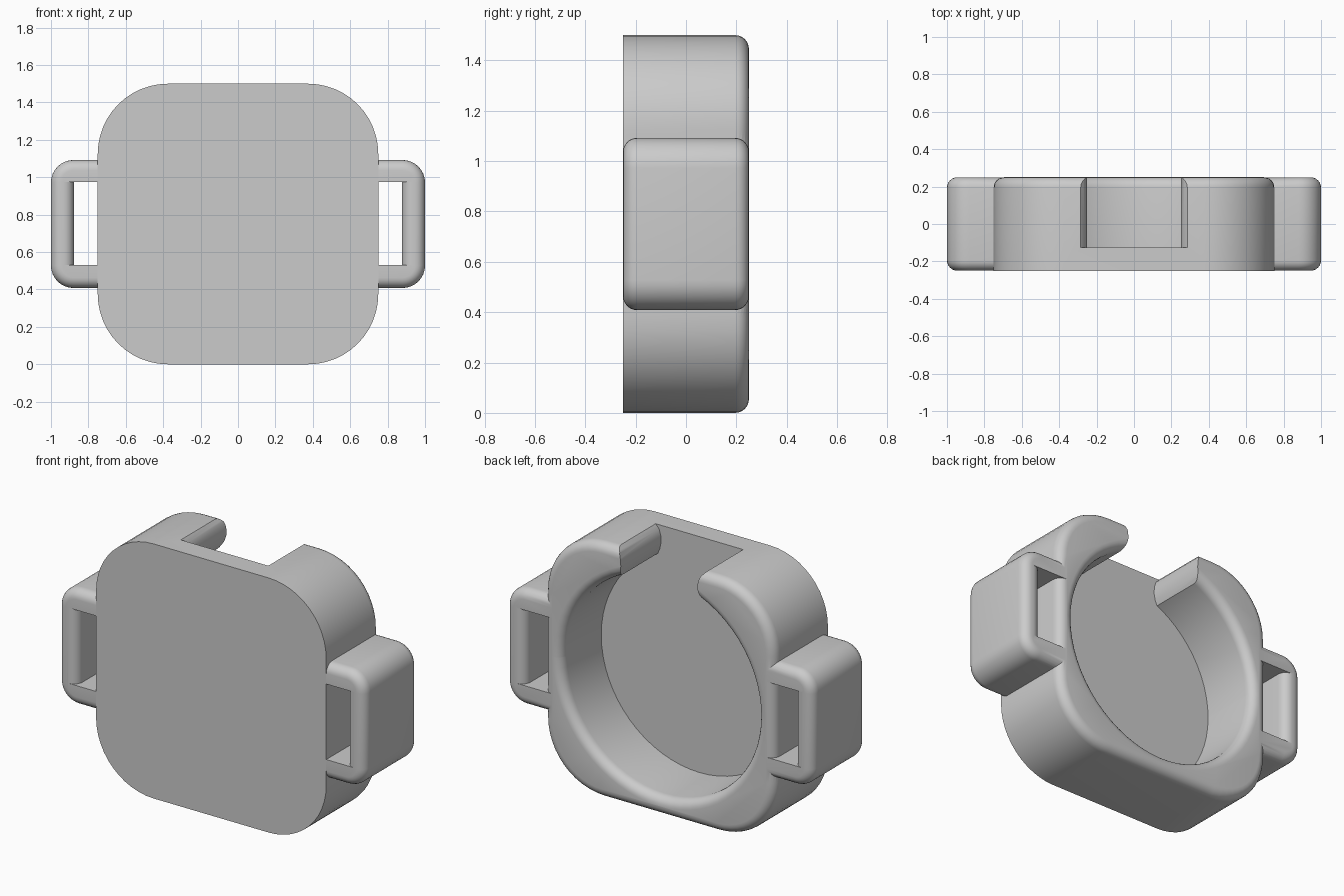
import bpy, bmesh, math

if "Cube" in bpy.data.objects:
    bpy.data.objects.remove(bpy.data.objects["Cube"], do_unlink=True)

MID = 0.75      # height of the centre line
BACK = 0.25     # half depth
EDGE = 0.055    # rounding of the rims

grey = bpy.data.materials.new("plain_grey")
grey.use_nodes = True
grey.diffuse_color = (0.6, 0.6, 0.6, 1)
grey.node_tree.nodes["Principled BSDF"].inputs["Base Color"].default_value = (0.6, 0.6, 0.6, 1)


def rounded_rect(hx, hz, r, steps):
    """Outline of a rounded rectangle in x and z."""
    pts = []
    for i, (sx, sz) in enumerate([(1, 1), (-1, 1), (-1, -1), (1, -1)]):
        for k in range(steps + 1):
            a = math.radians(90 * (i + k / steps))
            pts.append((sx * (hx - r) + r * math.cos(a), sz * (hz - r) + r * math.sin(a)))
    return pts


def loft(name, rings):
    """Skin a list of 3D loops and cap both ends."""
    bm = bmesh.new()
    loops = [[bm.verts.new(p) for p in ring] for ring in rings]
    n = len(loops[0])
    for a, b in zip(loops, loops[1:]):
        for i in range(n):
            j = (i + 1) % n
            bm.faces.new((a[i], a[j], b[j], b[i]))
    bm.faces.new(loops[0])
    bm.faces.new(loops[-1])
    bmesh.ops.remove_doubles(bm, verts=bm.verts, dist=0.0002)
    bmesh.ops.recalc_face_normals(bm, faces=bm.faces)
    mesh = bpy.data.meshes.new(name)
    bm.to_mesh(mesh)
    bm.free()
    mesh.materials.append(grey)
    obj = bpy.data.objects.new(name, mesh)
    bpy.context.collection.objects.link(obj)
    return obj


def block(name, sections, hx, hz, r, steps):
    """Rounded block along y; each section is (y, inset)."""
    return loft(name, [[(x, y, z + MID) for x, z in rounded_rect(hx - o, hz - o, r - o, steps)]
                       for y, o in sections])


def combine(target, tool, operation):
    """Apply a boolean and discard the tool."""
    mod = target.modifiers.new(operation, 'BOOLEAN')
    mod.operation = operation
    mod.solver = 'EXACT'
    mod.object = tool
    tool.hide_render = True
    bpy.context.view_layer.objects.active = target
    bpy.ops.object.modifier_apply(modifier=mod.name)
    bpy.data.objects.remove(tool, do_unlink=True)


# Quarter round towards the back: (distance along y, inset)
arc = [(EDGE * math.sin(math.radians(a)), EDGE * (1 - math.cos(math.radians(a))))
       for a in range(0, 91, 15)]

# Case body, sharp at the front and rounded at the back
body = block("case_body", [(-BACK, 0)] + [(BACK - EDGE + d, o) for d, o in arc],
             0.75, 0.75, 0.375, 12)

# Strap loops, first as one rounded bar running through the body
depth = BACK - 0.0005
loops = block("strap_loops",
              [(-depth + EDGE - d, o) for d, o in reversed(arc)]
              + [(depth - EDGE + d, o) for d, o in arc],
              1.0, 0.342, 0.12, 8)

# Strap slots, flared where they meet the outer bar
slot_x = 0.877
edge_line = [(slot_x + o, depth - EDGE + d) for d, o in arc]
edge_line.append((edge_line[-1][0], 0.3))
slot_profile = ([(0.6, -0.3)] + [(x, -y) for x, y in reversed(edge_line)]
                + edge_line + [(0.6, 0.3)])
for side in (1, -1):
    slot = loft("slot_cutter", [[(side * x, y, z) for x, y in slot_profile]
                                for z in (0.53, 0.975)])
    combine(loops, slot, 'DIFFERENCE')
combine(body, loops, 'UNION')

# Round pocket with a flared rim
flare = EDGE - 0.001
pocket = block("pocket_cutter",
               [(-0.125, 0)] + [(BACK - EDGE + d, -o * flare / EDGE) for d, o in arc]
               + [(0.3, -flare)], 0.64, 0.64, 0.6399, 16)
combine(body, pocket, 'DIFFERENCE')

# Opening through the top wall, with softly bulging ends
tip = [(0.30, 1.53), (0.285, 1.5), (0.263, 1.475), (0.252, 1.44),
       (0.25, 1.40), (0.258, 1.36), (0.275, 1.32), (0.275, 1.2)]
outline = tip + [(-x, z) for x, z in reversed(tip)]
notch = loft("notch_cutter", [[(x, y, z) for x, z in outline] for y in (-0.125, 0.3)])
combine(body, notch, 'DIFFERENCE')

# Smooth shading with crisp edges
bpy.ops.object.select_all(action='DESELECT')
body.select_set(True)
bpy.context.view_layer.objects.active = body
bpy.ops.object.shade_smooth_by_angle(angle=math.radians(30))
